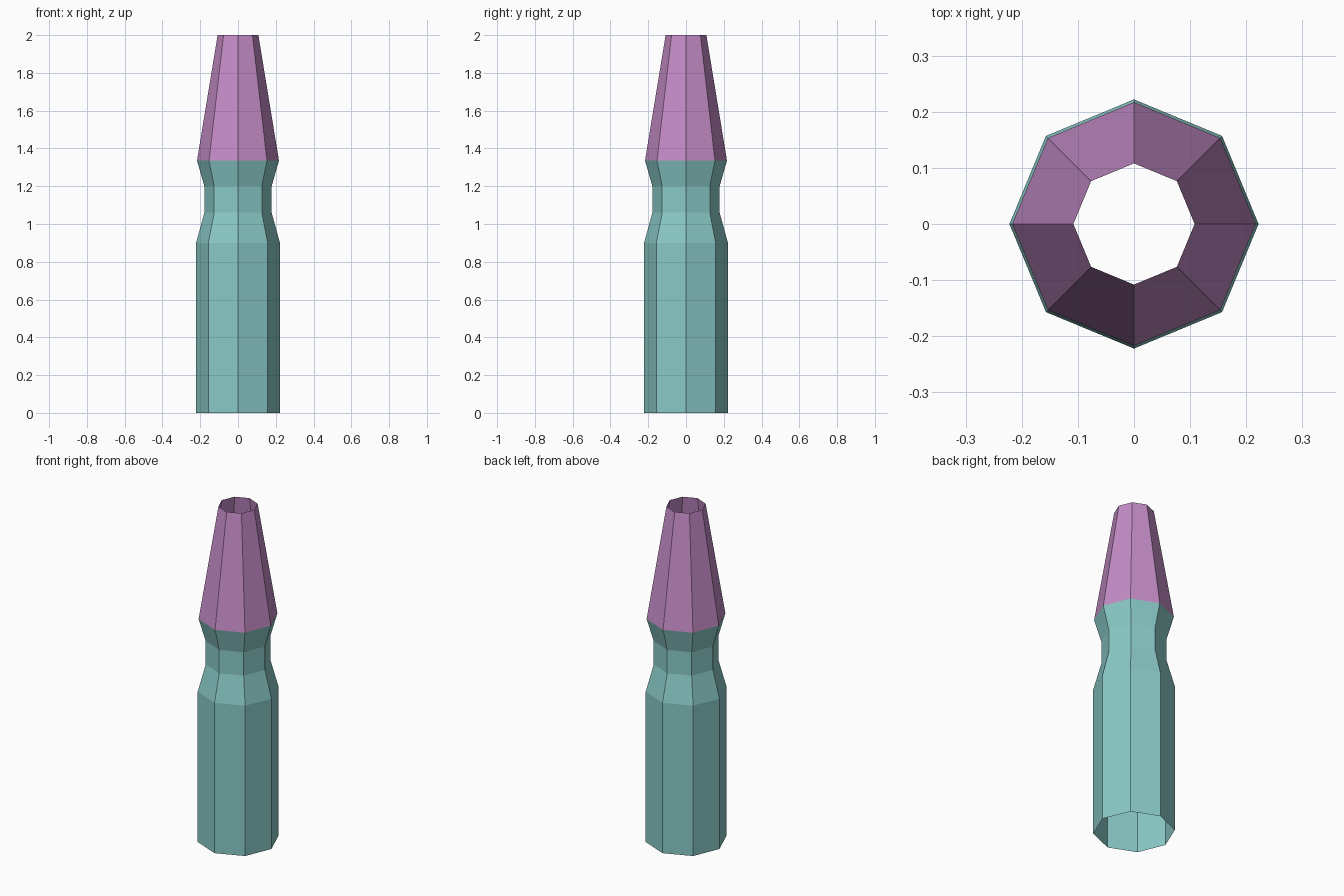
import bpy, bmesh, math

if "Cube" in bpy.data.objects:
    bpy.data.objects.remove(bpy.data.objects["Cube"])

SIDES = 8


def material(name, color):
    m = bpy.data.materials.new(name)
    m.diffuse_color = (*color, 1.0)
    m.use_nodes = True
    m.node_tree.nodes["Principled BSDF"].inputs["Base Color"].default_value = m.diffuse_color
    return m


def open_tube(name, profile, mat):
    """Flat-sided, open-ended shell through (radius, height) rings."""
    bm = bmesh.new()
    rings = []
    for r, z in profile:
        angles = [2 * math.pi * i / SIDES for i in range(SIDES)]
        rings.append([bm.verts.new((r * math.cos(a), r * math.sin(a), z)) for a in angles])
    for low, high in zip(rings, rings[1:]):
        for i in range(SIDES):
            j = (i + 1) % SIDES
            bm.faces.new((low[i], low[j], high[j], high[i]))
    mesh = bpy.data.meshes.new(name)
    bm.to_mesh(mesh)
    bm.free()
    mesh.materials.append(mat)
    obj = bpy.data.objects.new(name, mesh)
    bpy.context.collection.objects.link(obj)
    return obj


teal = material("teal", (0.253, 0.587, 0.571))
pink = material("orchid_pink", (0.554, 0.263, 0.571))

# Straight lower sleeve, narrowed waist and flared collar
open_tube("lower_sleeve",
          [(0.222, 0.0), (0.222, 0.90), (0.178, 1.06), (0.178, 1.20), (0.217, 1.335)], teal)

# Tapered tip, open at the top
open_tube("tapered_tip", [(0.217, 1.335), (0.108, 2.0)], pink)
